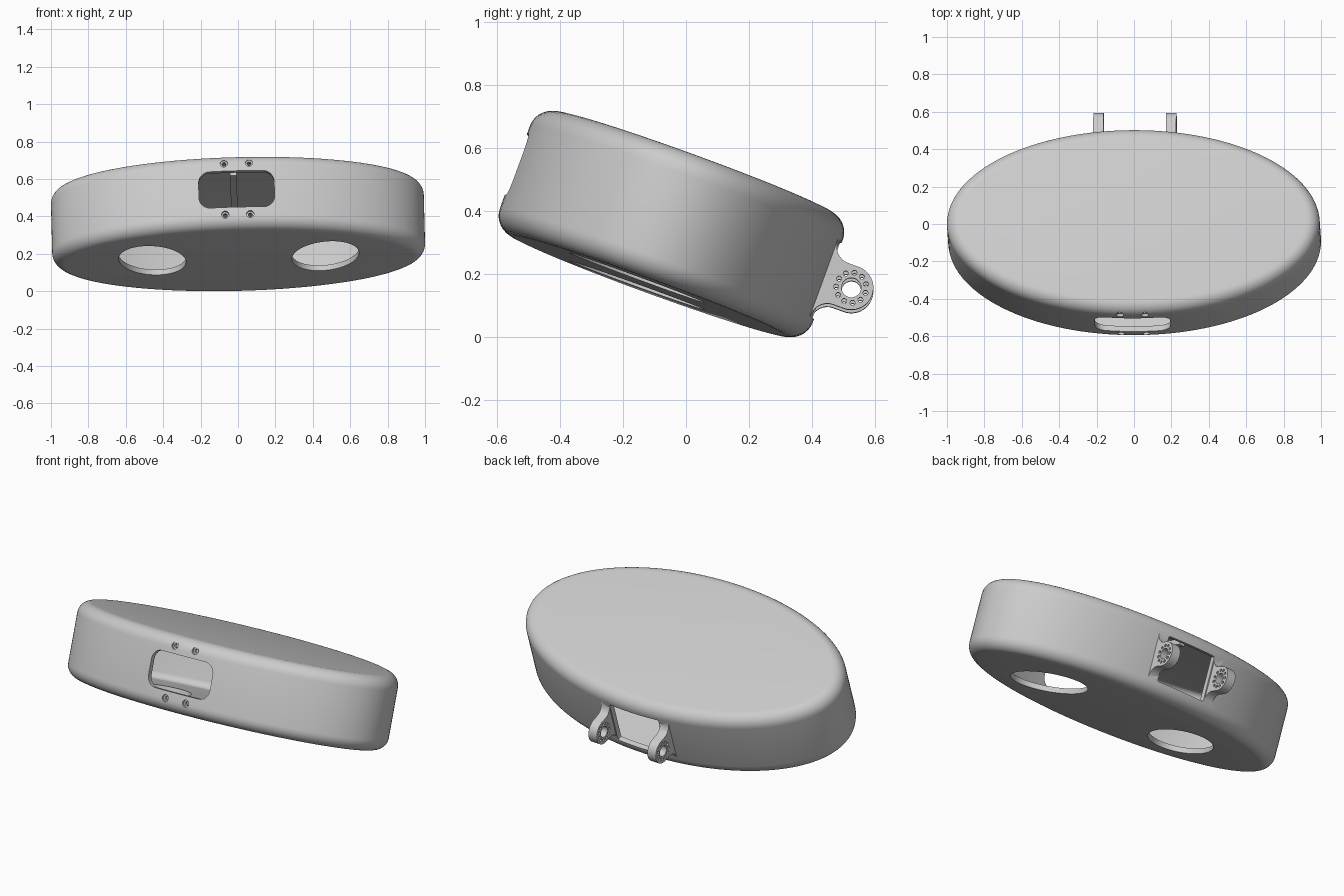
import bpy, bmesh
from math import sin, cos, pi, radians
from mathutils import Matrix, Vector

if "Cube" in bpy.data.objects:
    bpy.data.objects.remove(bpy.data.objects["Cube"])

A, B, H, R, WALL = 0.997, 0.528, 0.209, 0.07, 0.03
SEG = 128


def finish(name, bm):
    bmesh.ops.recalc_face_normals(bm, faces=bm.faces)
    me = bpy.data.meshes.new(name)
    bm.to_mesh(me)
    bm.free()
    ob = bpy.data.objects.new(name, me)
    bpy.context.collection.objects.link(ob)
    return ob


def rounded_disc(name, inset):
    """Elliptical slab with filleted rims, shrunk by inset."""
    h, r = H - inset, max(R - inset, 0.02)
    prof = []
    for s in (-1, 1):
        arc = [(r - r * cos(t), h - r + r * sin(t)) for t in [i * pi / 16 for i in range(9)]]
        prof += [(d, s * z) for d, z in (arc[::-1] if s < 0 else arc)]
    bm = bmesh.new()
    rings = []
    for d, z in prof:
        a, b = A - inset - d, B - inset - d
        rings.append([bm.verts.new((a * cos(2 * pi * k / SEG), b * sin(2 * pi * k / SEG), z))
                      for k in range(SEG)])
    for lo, hi in zip(rings, rings[1:]):
        for k in range(SEG):
            n = (k + 1) % SEG
            bm.faces.new((lo[k], lo[n], hi[n], hi[k]))
    bm.faces.new(rings[0][::-1])
    bm.faces.new(rings[-1])
    return finish(name, bm)


def prism(name, pts, w0, w1, axis):
    """Extrude a 2D outline along x, y or z."""
    place = {'x': lambda p, q, w: (w, p, q),
             'y': lambda p, q, w: (p, w, q),
             'z': lambda p, q, w: (p, q, w)}[axis]
    bm = bmesh.new()
    lo = [bm.verts.new(place(p, q, w0)) for p, q in pts]
    hi = [bm.verts.new(place(p, q, w1)) for p, q in pts]
    n = len(pts)
    for k in range(n):
        bm.faces.new((lo[k], lo[(k + 1) % n], hi[(k + 1) % n], hi[k]))
    bm.faces.new(lo[::-1])
    bm.faces.new(hi)
    return finish(name, bm)


def oval(cx, cy, ra, rb, n=24, rot=0.0):
    out = []
    for k in range(n):
        p, q = ra * cos(2 * pi * k / n), rb * sin(2 * pi * k / n)
        out.append((cx + p * cos(rot) - q * sin(rot), cy + p * sin(rot) + q * cos(rot)))
    return out


def rounded_rect(cx, cy, hx, hy, r, n=6):
    out = []
    for i, (sx, sy) in enumerate([(1, 1), (-1, 1), (-1, -1), (1, -1)]):
        for k in range(n + 1):
            t = (i + k / n) * pi / 2
            out.append((cx + sx * (hx - r) + r * cos(t), cy + sy * (hy - r) + r * sin(t)))
    return out


def cut(ob, cutters):
    bpy.context.view_layer.objects.active = ob
    for c in cutters:
        c.hide_render = True
        m = ob.modifiers.new("cut", 'BOOLEAN')
        m.operation, m.solver, m.object = 'DIFFERENCE', 'EXACT', c
        bpy.ops.object.modifier_apply(modifier=m.name)
        bpy.data.objects.remove(c)


# hollow housing with its openings
shell = rounded_disc("housing_shell", 0.0)
cutters = [rounded_disc("cavity_cutter", WALL)]
for s in (-1, 1):  # angled oval eye openings underneath
    cutters.append(prism("eye_cutter", oval(s * 0.463, -0.04, 0.174, 0.232, 64, s * radians(17)),
                         -0.3, -0.12, 'z'))
cutters.append(prism("front_slot_cutter", rounded_rect(-0.003, 0.008, 0.202, 0.103, 0.06), -0.7, -0.4, 'y'))
cutters.append(prism("rear_window_cutter", rounded_rect(0, 0, 0.16, 0.13, 0.008, 2), 0.4, 0.7, 'y'))
for x in (-0.067, 0.067):  # screw holes with wider countersinks
    for z in (-0.136, 0.155):
        cutters.append(prism("screw_cutter", oval(x, z, 0.011, 0.011, 16), -0.7, -0.44, 'y'))
        cutters.append(prism("countersink_cutter", oval(x, z, 0.02, 0.02, 20), -0.7, -0.512, 'y'))
cut(shell, cutters)
parts = [shell]

# rib under the cavity ceiling
parts.append(prism("ceiling_rib", [(-0.035, 0.15), (0.0, 0.15), (0.0, 0.185), (-0.035, 0.185)], -0.35, 0.4, 'y'))

# hinge ears on the back, each with a pivot hole and a ring of detents
EU, ER = 0.607, 0.07
half = [(0.505, 0.13)]
half += [(0.57 - 0.055 * cos(t), 0.13 - 0.06 * sin(t)) for t in [i * pi / 16 for i in range(9)]]
half += [(EU + ER * cos(t), ER * sin(t)) for t in [pi / 2 - i * pi / 28 for i in range(14)]]
outline = half + [(EU + ER, 0)] + [(u, -v) for u, v in reversed(half)]
for side, s in (("left", -1), ("right", 1)):
    x0, x1 = sorted((s * 0.167, s * 0.222))
    ear = prism(side + "_hinge_ear", outline, x0, x1, 'x')
    holes = [prism("pivot_cutter", oval(EU, 0, 0.031, 0.031, 32), x0 - 0.1, x1 + 0.1, 'x')]
    for k in range(11):
        t = 2 * pi * k / 11
        holes.append(prism("detent_cutter", oval(EU + 0.048 * cos(t), 0.048 * sin(t), 0.008, 0.008, 12),
                           x0 - 0.1, x1 + 0.1, 'x'))
    cut(ear, holes)
    parts.append(ear)

# tilt everything forward, roll slightly and settle on the ground
tilt = Matrix.Rotation(radians(-1.5), 4, 'Y') @ Matrix.Rotation(radians(-20), 4, 'X')
for ob in parts:
    ob.data.transform(tilt)
co = [v.co for ob in parts for v in ob.data.vertices]
lo = [min(c[i] for c in co) for i in range(3)]
hi = [max(c[i] for c in co) for i in range(3)]
move = Matrix.Translation(Vector((-(lo[0] + hi[0]) / 2, -(lo[1] + hi[1]) / 2, -lo[2])))
for ob in parts:
    ob.data.transform(move)
    bpy.ops.object.select_all(action='DESELECT')
    ob.select_set(True)
    bpy.context.view_layer.objects.active = ob
    bpy.ops.object.shade_smooth_by_angle(angle=radians(30))
